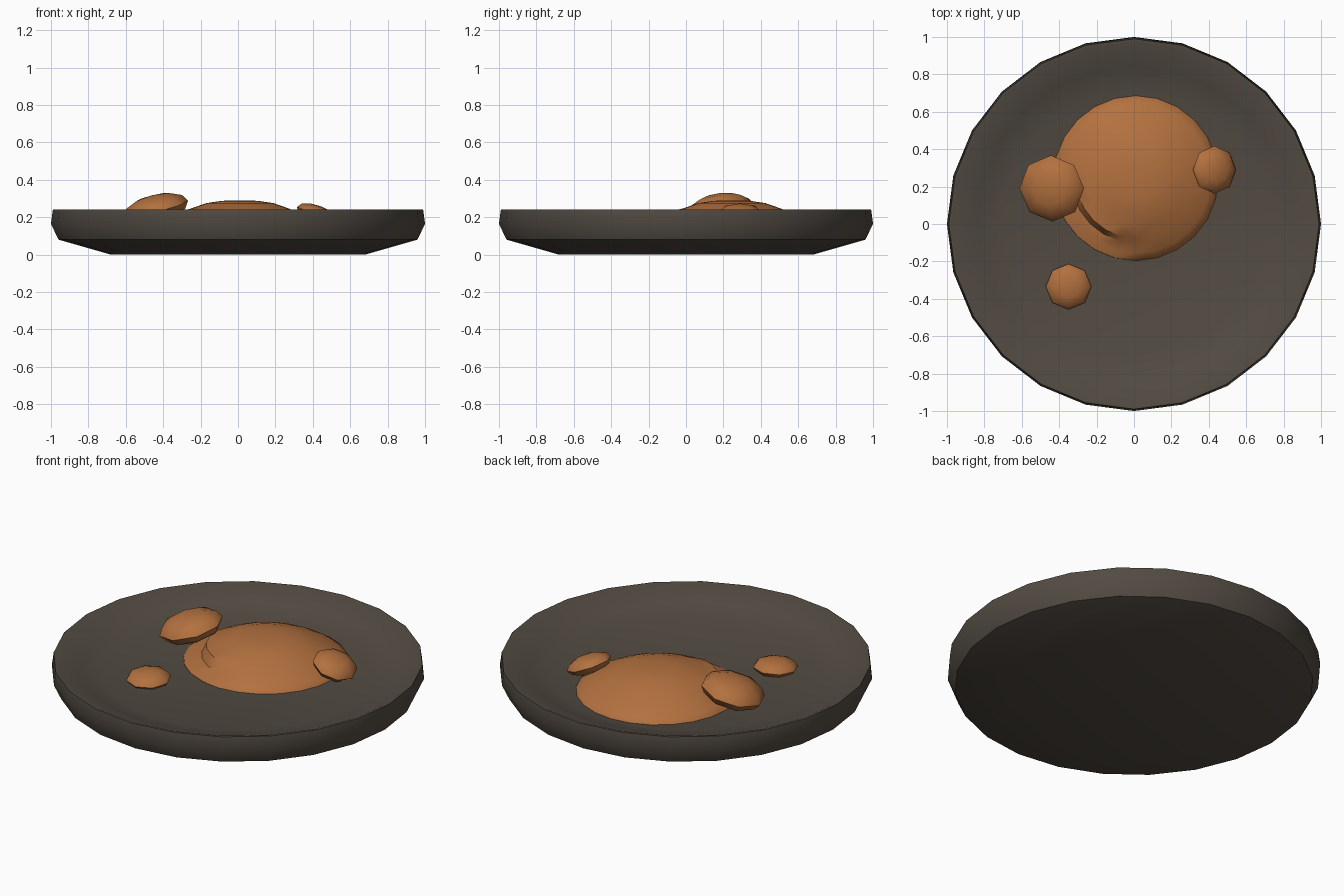
import bpy, bmesh, math
from mathutils import Vector, Matrix

if "Cube" in bpy.data.objects:
    bpy.data.objects.remove(bpy.data.objects["Cube"])


def material(name, rgb):
    m = bpy.data.materials.new(name)
    m.diffuse_color = (*rgb, 1)
    m.use_nodes = True
    m.node_tree.nodes["Principled BSDF"].inputs["Base Color"].default_value = m.diffuse_color
    return m


def finish(bm, name, mat, angle):
    bmesh.ops.recalc_face_normals(bm, faces=bm.faces)
    me = bpy.data.meshes.new(name)
    bm.to_mesh(me)
    bm.free()
    ob = bpy.data.objects.new(name, me)
    bpy.context.collection.objects.link(ob)
    me.materials.append(mat)
    bpy.ops.object.select_all(action='DESELECT')
    ob.select_set(True)
    bpy.context.view_layer.objects.active = ob
    bpy.ops.object.shade_smooth_by_angle(angle=math.radians(angle))
    return ob


def lathe(profile, sides, centre=(0, 0), height=None):
    """Rings of (radius, z) capped at both ends; height(angle, r, z) may reshape z."""
    bm = bmesh.new()
    rings = []
    for r, z in profile:
        ring = []
        for i in range(sides):
            a = math.tau * i / sides
            h = height(a, r, z) if height else z
            ring.append(bm.verts.new((centre[0] + r * math.cos(a),
                                      centre[1] + r * math.sin(a), h)))
        rings.append(ring)
    for lo, hi in zip(rings, rings[1:]):
        for i in range(sides):
            j = (i + 1) % sides
            bm.faces.new((lo[i], lo[j], hi[j], hi[i]))
    bm.faces.new(rings[0][::-1])
    bm.faces.new(rings[-1])
    return bm


clay = material("dark_clay", (0.085, 0.07, 0.055))
food = material("orange_food", (0.45, 0.165, 0.05))

# Plate: 24-sided dish with a raised sloping rim
plate = [(0.68, 0), (0.96, 0.08), (1.0, 0.165), (0.99, 0.24),
         (0.975, 0.24), (0.84, 0.185), (0.705, 0.147)]
finish(lathe(plate, 24), "plate", clay, 35)


# Main serving: low dome with a scooped step on its front-left side
def scoop(a, r, z):
    d = math.degrees(a)
    if 195 <= d <= 262 and r > 0.33:
        return min(z, 0.178 if r < 0.4 else 0.165)
    if 195 <= d <= 262 and 0.3 < r <= 0.33:
        return z + 0.015
    return z


mound = [(0.45, 0.12), (0.44, 0.15), (0.40, 0.178), (0.345, 0.208), (0.32, 0.22),
         (0.26, 0.247), (0.18, 0.275), (0.1, 0.287), (0.04, 0.29)]
finish(lathe(mound, 24, (0.01, 0.245), scoop), "main_serving", food, 40)

# Chunks: eight-sided flattened lumps, tilted on the dish
chunks = [
    ("large_chunk", (-0.44, 0.19, 0.245), (0.178, 0.178, 0.075), -14, 6),
    ("right_chunk", (0.43, 0.29, 0.208), (0.124, 0.128, 0.052), 22, 0),
    ("small_chunk", (-0.35, -0.335, 0.163), (0.122, 0.122, 0.045), 0, 3),
]
for name, pos, size, tilt_y, tilt_x in chunks:
    bm = bmesh.new()
    bmesh.ops.create_uvsphere(bm, u_segments=8, v_segments=6, radius=1)
    xf = (Matrix.Translation(Vector(pos))
          @ Matrix.Rotation(math.radians(tilt_y), 4, 'Y')
          @ Matrix.Rotation(math.radians(tilt_x), 4, 'X')
          @ Matrix.Diagonal((*size, 1)))
    bmesh.ops.transform(bm, matrix=xf, verts=bm.verts)
    finish(bm, name, food, 40)
